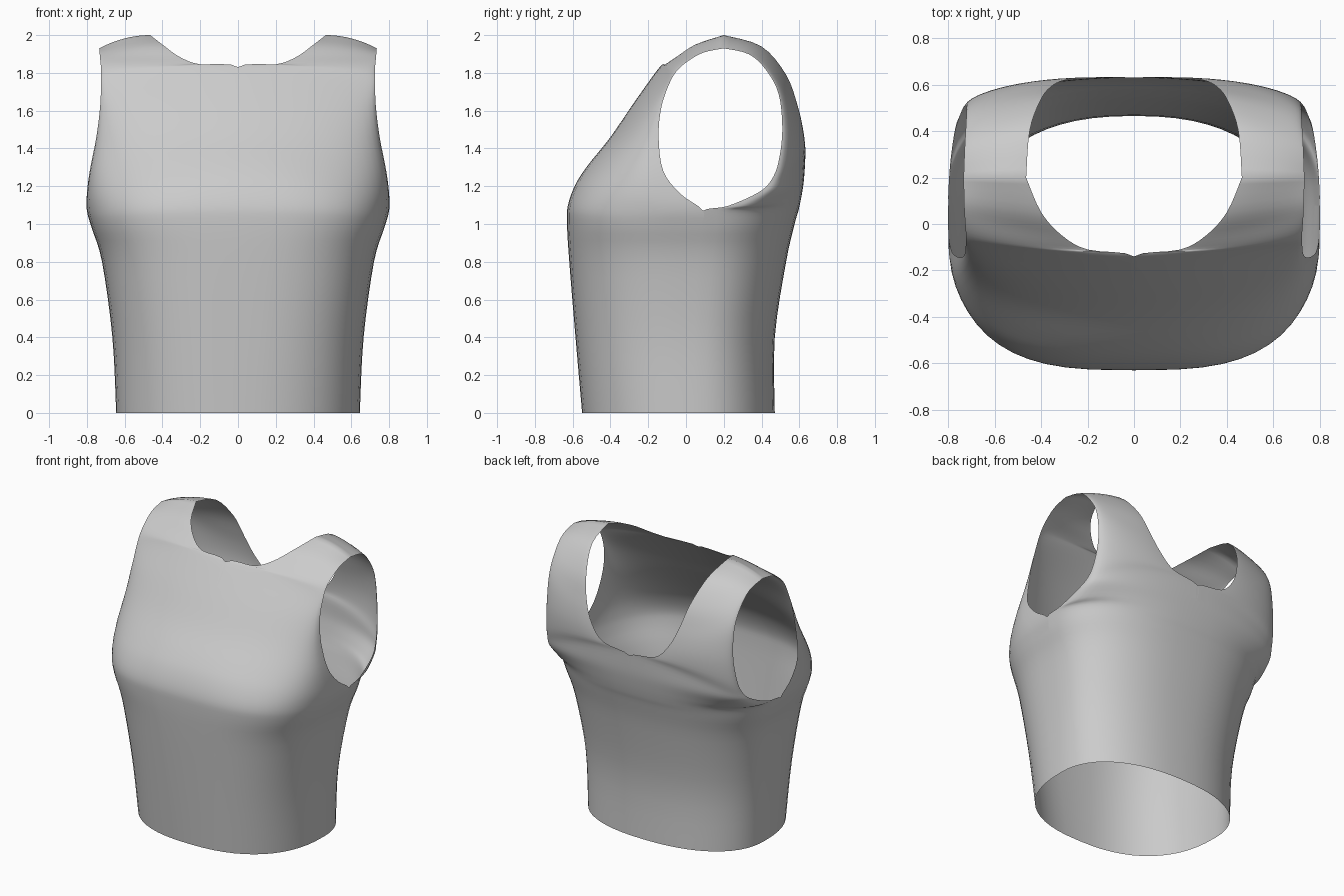
import bpy, bmesh, math
from mathutils import Vector

if "Cube" in bpy.data.objects:
    bpy.data.objects.remove(bpy.data.objects["Cube"])

COLS, SUB = 14, 4

# Side seam, shared by both panels: (x, y, z)
seam = [(.645, .04, 0), (.665, .045, .4), (.72, .06, .8), (.775, .08, .98), (.80, .09, 1.07)]

# Armhole edge from the underarm to the shoulder
arm_front = [(.80, -.03, 1.16), (.785, -.12, 1.28), (.75, -.145, 1.46), (.73, -.13, 1.62),
             (.725, -.085, 1.75), (.725, -.04, 1.82), (.73, .03, 1.875), (.733, .1, 1.91),
             (.735, .2, 1.93)]
arm_back = [(.795, .22, 1.095), (.775, .38, 1.165), (.755, .45, 1.23), (.74, .49, 1.33),
            (.725, .51, 1.5), (.722, .49, 1.69), (.725, .42, 1.82), (.73, .33, 1.90),
            (.735, .2, 1.93)]

# Centre line from the hem up, then along the neckline to the shoulder
mid_front = [(0, -.55, 0), (0, -.585, .4), (0, -.618, .8), (0, -.63, 1.0), (0, -.625, 1.1),
             (0, -.585, 1.21), (0, -.52, 1.31), (0, -.40, 1.46), (0, -.27, 1.65),
             (0, -.14, 1.83), (.2, -.11, 1.845), (.31, -.05, 1.885), (.40, .05, 1.95),
             (.465, .2, 2.0)]
mid_back = [(0, .47, 0), (0, .47, .4), (0, .53, .8), (0, .575, 1.0), (0, .595, 1.07),
            (0, .612, 1.15), (0, .625, 1.24), (0, .632, 1.36), (.2, .632, 1.40),
            (.30, .62, 1.50), (.36, .59, 1.63), (.405, .53, 1.79), (.45, .40, 1.94),
            (.465, .2, 2.0)]

# Squareness of each cross-section row (2 = ellipse, 1 = straight)
sq_front = [2.4, 2.6, 2.8, 3, 3, 2.7, 2.3, 2, 1.8, 1.6, 1.5, 1.3, 1.15, 1.05]
sq_back = [2.3, 2.3, 2.4, 2.4, 2.4, 2.3, 2.2, 2, 1.8, 1.7, 1.5, 1.4, 1.2, 1.05]


def smooth(rows):
    """Catmull-Rom through the rows."""
    rows = [Vector(r) for r in rows]
    out = []
    for i in range(len(rows) - 1):
        a, b, c, d = rows[max(i - 1, 0)], rows[i], rows[i + 1], rows[min(i + 2, len(rows) - 1)]
        for k in range(SUB):
            t = k / SUB
            out.append(b + (c - a) * (t / 2) + (a * 2 - b * 5 + c * 4 - d) * (t * t / 2)
                       + (b * 3 - a - c * 3 + d) * (t ** 3 / 2))
    return out + [rows[-1]]


def panel(bm, mid, edge, square):
    """Half panel lofted between the centre/neck line and the seam/armhole line."""
    grid = []
    ns = smooth([(n, 0, 0) for n in square])
    for a, b, n in zip(smooth(mid), smooth(edge), ns):
        row = []
        for j in range(COLS + 1):
            t = j / COLS
            s = math.sin(t * math.pi / 2) ** (2 / n.x)
            c = max(math.cos(t * math.pi / 2), 0) ** (2 / n.x) if j < COLS else 0
            row.append(bm.verts.new((a.x + (b.x - a.x) * s, b.y + (a.y - b.y) * c,
                                     a.z + (b.z - a.z) * s * s)))
        grid.append(row)
    for r0, r1 in zip(grid, grid[1:]):
        for j in range(COLS):
            bm.faces.new((r0[j], r0[j + 1], r1[j + 1], r1[j]))


# Sleeveless top: front and back panels welded at side seam and shoulder
bm = bmesh.new()
panel(bm, mid_front, seam + arm_front, sq_front)
panel(bm, mid_back, seam + arm_back, sq_back)
bmesh.ops.remove_doubles(bm, verts=bm.verts, dist=0.002)

# Mirror to the other side
dup = bmesh.ops.duplicate(bm, geom=bm.verts[:] + bm.edges[:] + bm.faces[:])["geom"]
for v in dup:
    if isinstance(v, bmesh.types.BMVert):
        v.co.x = -v.co.x
bmesh.ops.remove_doubles(bm, verts=bm.verts, dist=0.002)
bmesh.ops.recalc_face_normals(bm, faces=bm.faces)
lowest = min(bm.faces, key=lambda f: f.calc_center_median().y)
if lowest.normal.y > 0:
    bmesh.ops.reverse_faces(bm, faces=bm.faces)

mesh = bpy.data.meshes.new("sleeveless_top")
bm.to_mesh(mesh)
bm.free()
top = bpy.data.objects.new("sleeveless_top", mesh)
bpy.context.collection.objects.link(top)
bpy.context.view_layer.objects.active = top
top.select_set(True)
bpy.ops.object.shade_smooth_by_angle(angle=math.radians(50))
